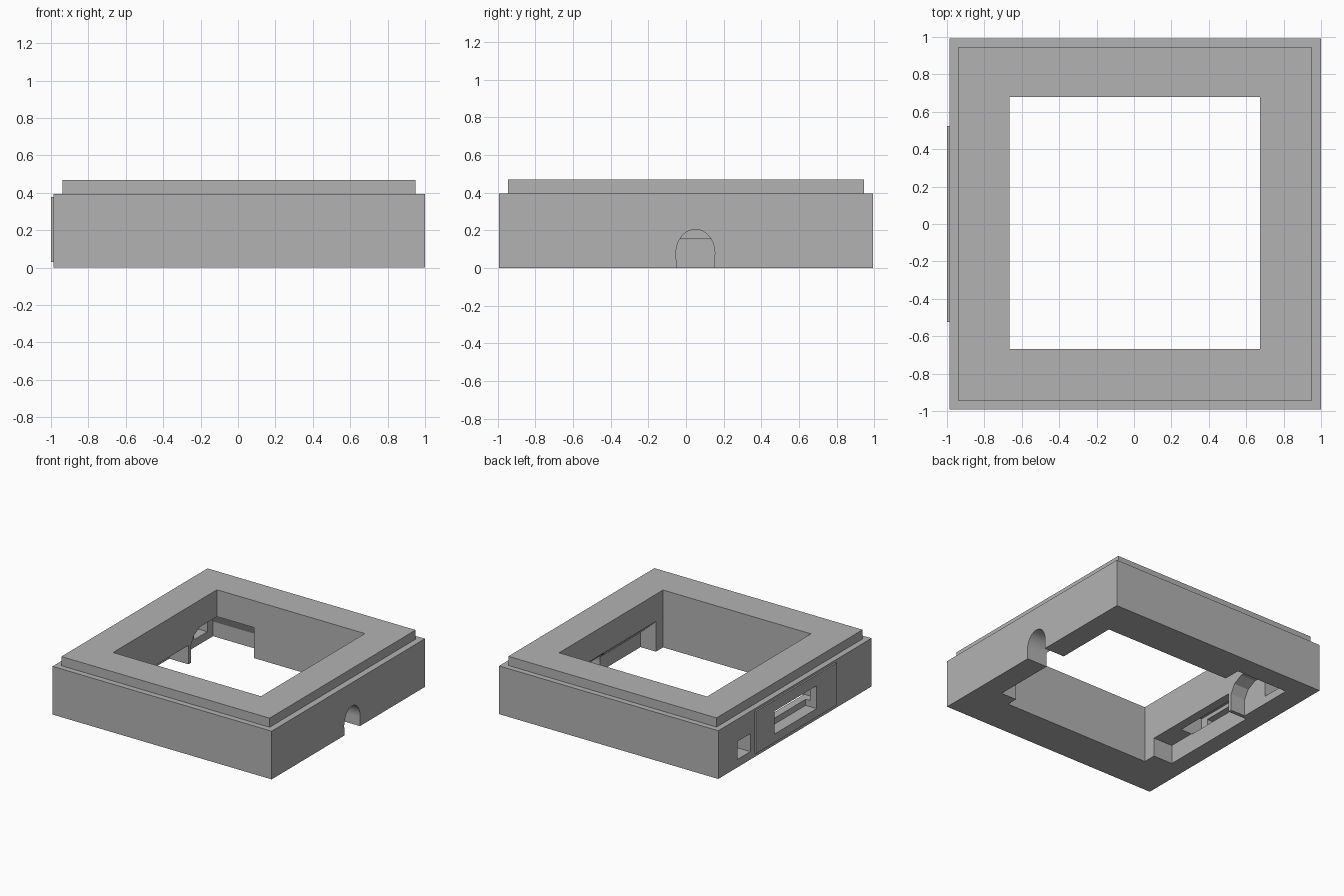
import bpy, bmesh, math

if "Cube" in bpy.data.objects:
    bpy.data.objects.remove(bpy.data.objects["Cube"], do_unlink=True)

grey = bpy.data.materials.new("plain grey")
grey.use_nodes = True
colour = (0.45, 0.45, 0.45, 1)
grey.diffuse_color = colour
grey.node_tree.nodes["Principled BSDF"].inputs["Base Color"].default_value = colour


def prism(name, outline, start, end, place):
    """Extrude a 2D outline from start to end; place maps (u, v, depth) to xyz."""
    bm = bmesh.new()
    near, far = ([bm.verts.new(place(u, v, d)) for u, v in outline] for d in (start, end))
    bm.faces.new(near)
    bm.faces.new(far)
    n = len(outline)
    for i in range(n):
        j = (i + 1) % n
        bm.faces.new((near[i], near[j], far[j], far[i]))
    bmesh.ops.recalc_face_normals(bm, faces=bm.faces[:])
    mesh = bpy.data.meshes.new(name)
    bm.to_mesh(mesh)
    bm.free()
    mesh.materials.append(grey)
    obj = bpy.data.objects.new(name, mesh)
    bpy.context.collection.objects.link(obj)
    return obj


def box(name, x, y, z):
    outline = [(x[0], y[0]), (x[1], y[0]), (x[1], y[1]), (x[0], y[1])]
    return prism(name, outline, z[0], z[1], lambda u, v, d: (u, v, d))


def along_x(u, v, d):
    return (d, u, v)


def along_y(u, v, d):
    return (u, d, v)


def combine(target, tool, operation="DIFFERENCE", keep=False):
    mod = target.modifiers.new("cut", "BOOLEAN")
    mod.operation = operation
    mod.solver = "EXACT"
    mod.object = tool
    bpy.context.view_layer.objects.active = target
    bpy.ops.object.modifier_apply(modifier=mod.name)
    if not keep:
        bpy.data.objects.remove(tool, do_unlink=True)


# Main frame with its raised top step
frame = box("frame", (-0.987, 1.0), (-0.992, 0.992), (0, 0.395))
combine(frame, box("step", (-0.939, 0.948), (-0.945, 0.946), (0.3, 0.47)), "UNION")

# Central opening
combine(frame, box("opening", (-0.666, 0.675), (-0.667, 0.679), (-0.1, 0.6)))

# Side pocket with sloping ceiling
pocket = [(0.6, -0.1), (0.815, -0.1), (0.815, 0.12), (0.675, 0.247), (0.6, 0.247)]
combine(frame, prism("side_pocket", pocket, -0.575, 0.678, along_y))

# Arched cable channel through the side wall
arch = [(-0.047, -0.1), (0.147, -0.1)]
arch += [(0.05 + 0.103 * math.cos(a), 0.08 + 0.125 * math.sin(a))
         for a in (math.pi * i / 20 for i in range(21))]
combine(frame, prism("cable_arch", arch, 0.6, 1.1, along_x))

# Low pocket and raised bay behind the window
combine(frame, box("low_pocket", (-0.84, -0.5), (-0.56, 0.31), (-0.1, 0.155)))
combine(frame, box("window_bay", (-0.94, -0.74), (-0.33, 0.31), (0.15, 0.32)))

# Arched pocket in the corner, reaching behind the back wall
corner = [(0.34, -0.1), (0.82, -0.1), (0.82, 0.12), (0.79, 0.19), (0.70, 0.25),
          (0.46, 0.25), (0.38, 0.21), (0.34, 0.14)]
combine(frame, prism("corner_pocket", corner, -0.80, -0.33, along_x))

# Square socket hole leading to the corner pocket
combine(frame, box("socket", (-1.1, -0.7), (0.575, 0.745), (0.065, 0.212)))

# Thin face panel and the window through it
panel = box("window_panel", (-1.0, -0.986), (-0.525, 0.525), (0.03, 0.377))
window = box("window", (-1.1, -0.9), (-0.264, 0.281), (0.1, 0.288))
combine(frame, window, keep=True)
combine(panel, window)
